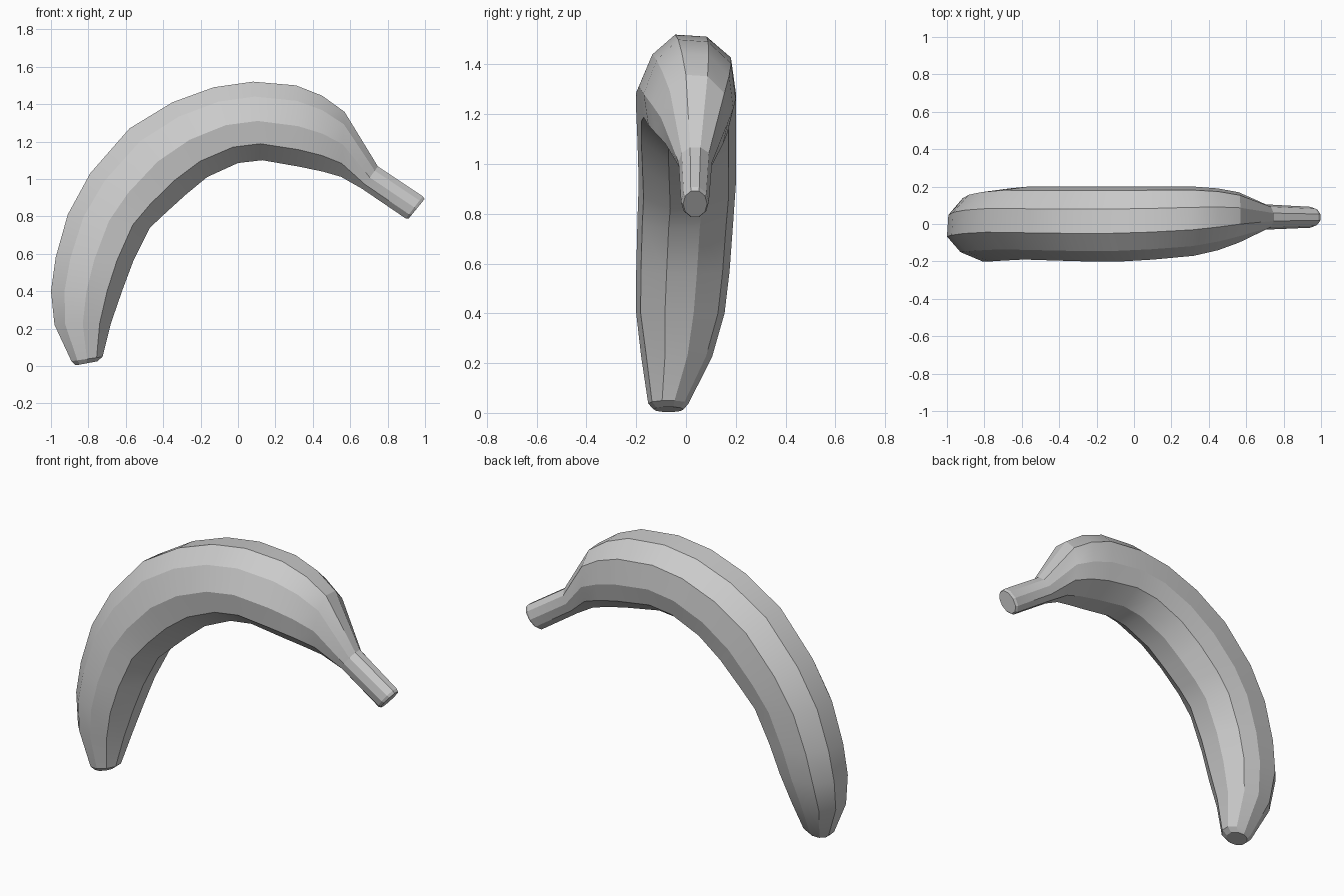
import bpy, bmesh, math

# Stations along the fruit: outer x, z, inner x, z, y min, y max, roundness
STATIONS = [
    (-0.87, 0.003, -0.75, 0.025, -0.13, -0.01, 1.0),
    (-0.895, 0.025, -0.72, 0.05, -0.152, 0.01, 1.0),
    (-0.985, 0.22, -0.675, 0.23, -0.18, 0.105, 0.5),
    (-1.0, 0.40, -0.62, 0.40, -0.20, 0.155, 0.0),
    (-0.975, 0.58, -0.56, 0.56, -0.20, 0.175, 0.0),
    (-0.91, 0.81, -0.47, 0.74, -0.195, 0.19, 0.0),
    (-0.79, 1.03, -0.385, 0.82, -0.19, 0.20, 0.0),
    (-0.58, 1.27, -0.28, 0.915, -0.195, 0.20, 0.0),
    (-0.35, 1.41, -0.165, 1.01, -0.20, 0.20, 0.0),
    (-0.13, 1.49, 0.0, 1.085, -0.20, 0.20, 0.0),
    (0.08, 1.52, 0.13, 1.10, -0.19, 0.20, 0.0),
    (0.31, 1.50, 0.33, 1.065, -0.17, 0.20, 0.0),
    (0.45, 1.445, 0.45, 1.04, -0.14, 0.19, 0.0),
    (0.57, 1.36, 0.55, 1.01, -0.10, 0.17, 0.2),
    (0.75, 1.07, 0.66, 0.945, -0.03, 0.105, 1.0),
    (0.99, 0.91, 0.895, 0.785, -0.02, 0.092, 1.0),
    (1.0, 0.895, 0.91, 0.785, -0.012, 0.085, 1.0),
]

# Ridged cross-section: sideways position, depth from outer to inner side
SECTION = [(-0.25, 0.0), (0.4, 0.02), (0.9, 0.22), (1.0, 0.55), (0.85, 0.8),
           (0.3, 0.98), (-0.35, 1.0), (-0.9, 0.79), (-1.0, 0.5), (-0.72, 0.19)]
N = len(SECTION)


def ring(bm, ox, oz, ix, iz, y0, y1, blend):
    verts = []
    for i, (u, t) in enumerate(SECTION):
        a = math.tau * (i - 0.5) / N
        u += (math.sin(a) - u) * blend
        t += (0.5 - 0.5 * math.cos(a) - t) * blend
        y = (y0 + y1) / 2 + u * (y1 - y0) / 2
        verts.append(bm.verts.new((ox + (ix - ox) * t, y, oz + (iz - oz) * t)))
    return verts


# Peel body, blossom tip and stem lofted as one skin
bm = bmesh.new()
rings = [ring(bm, *s) for s in STATIONS]
for a, b in zip(rings, rings[1:]):
    for i in range(N):
        j = (i + 1) % N
        bm.faces.new((a[i], a[j], b[j], b[i]))
bm.faces.new(rings[0])
bm.faces.new(rings[-1])
bmesh.ops.recalc_face_normals(bm, faces=bm.faces)

mesh = bpy.data.meshes.new("banana")
bm.to_mesh(mesh)
bm.free()
banana = bpy.data.objects.new("banana", mesh)
bpy.context.collection.objects.link(banana)

# Soft shading with crisp ridges
bpy.context.view_layer.objects.active = banana
banana.select_set(True)
bpy.ops.object.shade_smooth_by_angle(angle=math.radians(20))
